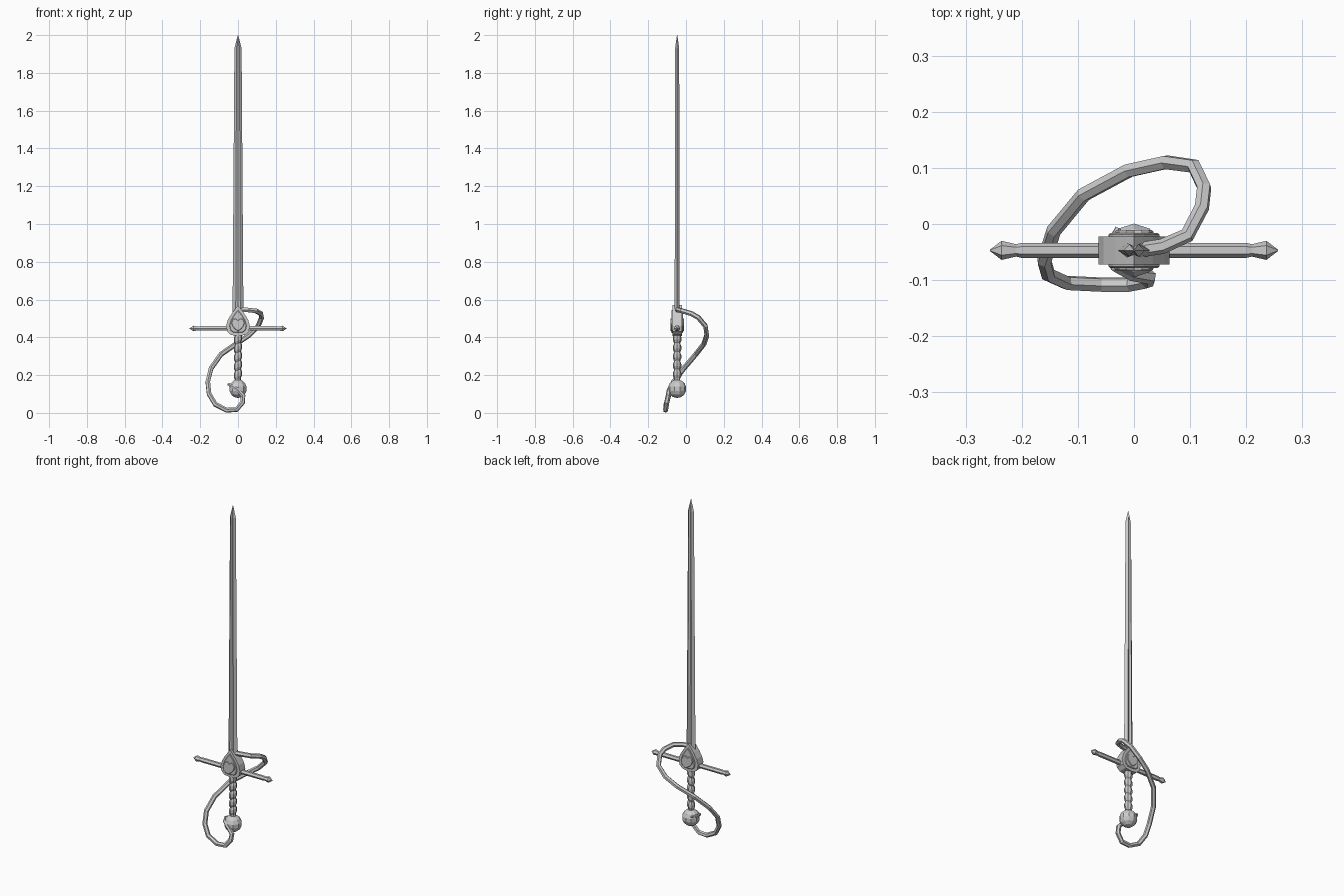
import bpy, bmesh, math

if "Cube" in bpy.data.objects:
    bpy.data.objects.remove(bpy.data.objects["Cube"])

CY = -0.047  # sword axis in y


def finish(name, bm):
    bmesh.ops.recalc_face_normals(bm, faces=bm.faces)
    me = bpy.data.meshes.new(name)
    bm.to_mesh(me)
    bm.free()
    ob = bpy.data.objects.new(name, me)
    bpy.context.collection.objects.link(ob)
    return ob


def loft(name, rings):
    """Skin a list of equal-length point rings and cap both ends."""
    bm = bmesh.new()
    vs = [[bm.verts.new(p) for p in r] for r in rings]
    n = len(vs[0])
    for a, b in zip(vs, vs[1:]):
        for i in range(n):
            j = (i + 1) % n
            bm.faces.new((a[i], a[j], b[j], b[i]))
    bm.faces.new(vs[0])
    bm.faces.new(vs[-1])
    return finish(name, bm)


def circle(r, n):
    return [(r * math.cos(2 * math.pi * i / n), r * math.sin(2 * math.pi * i / n)) for i in range(n)]


def plate(name, half, t, bevel=0.0):
    """Mirrored half outline (x, z), extruded to +-t about the axis."""
    pts = half + [(-x, z) for x, z in reversed(half) if x > 0]
    cz = sum(z for _, z in pts) / len(pts)
    k = 1 - bevel
    small = [(x * k, cz + (z - cz) * k) for x, z in pts]
    layers = [(small, -t), (pts, -t + bevel * .04), (pts, t - bevel * .04), (small, t)] if bevel else [(pts, -t), (pts, t)]
    return loft(name, [[(x, CY + y, z) for x, z in p] for p, y in layers])


# Blade: fullered section tapering to a point
section = [(1, 0), (.42, 1), (0, .6), (-.42, 1), (-1, 0), (-.42, -1), (0, -.6), (.42, -1)]
loft("blade", [[(x * w, CY + y * t, z) for x, y in section]
               for z, w, t in [(.5, .029, .013), (1.93, .019, .011), (2.0, .001, .001)]])

# Layered drop-shaped guard block with raised hearts
plate("guard_block", [(0, .57), (.014, .552), (.034, .525), (.054, .492), (.063, .46),
                      (.057, .43), (.038, .413), (0, .407)], .025)
plate("guard_inset", [(0, .545), (.018, .522), (.037, .492), (.045, .462),
                      (.040, .438), (.026, .427), (0, .424)], .031, .06)
plate("guard_heart", [(0, .488), (.014, .50), (.028, .495), (.035, .478),
                      (.030, .46), (.016, .443), (0, .432)], .036, .08)

# Crossguard with pointed finials
prof = [(.257, .001), (.236, .017), (.21, .011), (.2, .0135)]
prof = prof + [(-x, r) for x, r in reversed(prof)]
loft("crossguard", [[(x, CY + a, .447 + b) for a, b in circle(r, 6)] for x, r in prof])

# Grip: slanted wrapped bulges
rings = [(.16, .017)]
for i in range(5):
    z = .18 + i * .047
    rings += [(z, .016), (z + .014, .022), (z + .032, .022)]
rings.append((.42, .017))
loft("grip", [[(x, CY + y, z + .35 * x) for x, y in circle(r, 8)] for z, r in rings])

# Pommel
bm = bmesh.new()
bmesh.ops.create_uvsphere(bm, u_segments=10, v_segments=7, radius=.049)
bmesh.ops.translate(bm, verts=bm.verts, vec=(0, CY, .128))
finish("pommel", bm)

# Sweeping knuckle bow from guard block around the hand to the pommel
path = [(.005, CY, .545), (.05, -.04, .545), (.095, -.02, .54), (.121, .03, .525), (.125, .065, .505),
        (.107, .103, .46), (.057, .110, .41), (-.01, .095, .365), (-.09, .052, .31),
        (-.143, -.012, .235), (-.16, -.065, .165), (-.153, -.09, .10), (-.12, -.105, .045),
        (-.06, -.108, .014), (-.007, -.108, .018), (.024, -.102, .055), (.027, -.094, .09),
        (-.005, -.09, .125), (-.034, -.076, .142), (-.049, -.045, .15), (-.028, -.007, .15)]
cu = bpy.data.curves.new("knuckle_bow", 'CURVE')
cu.dimensions = '3D'
cu.bevel_depth = .0135
cu.bevel_resolution = 1
cu.use_fill_caps = True
sp = cu.splines.new('POLY')
sp.points.add(len(path) - 1)
for i, p in enumerate(path):
    sp.points[i].co = (*p, 1)
    sp.points[i].radius = 1 if i < 17 else 1 - .15 * (i - 16)
bow = bpy.data.objects.new("knuckle_bow", cu)
bpy.context.collection.objects.link(bow)
bpy.context.view_layer.objects.active = bow
bow.select_set(True)
bpy.ops.object.convert(target='MESH')
for f in bpy.context.object.data.polygons:
    f.use_smooth = False
